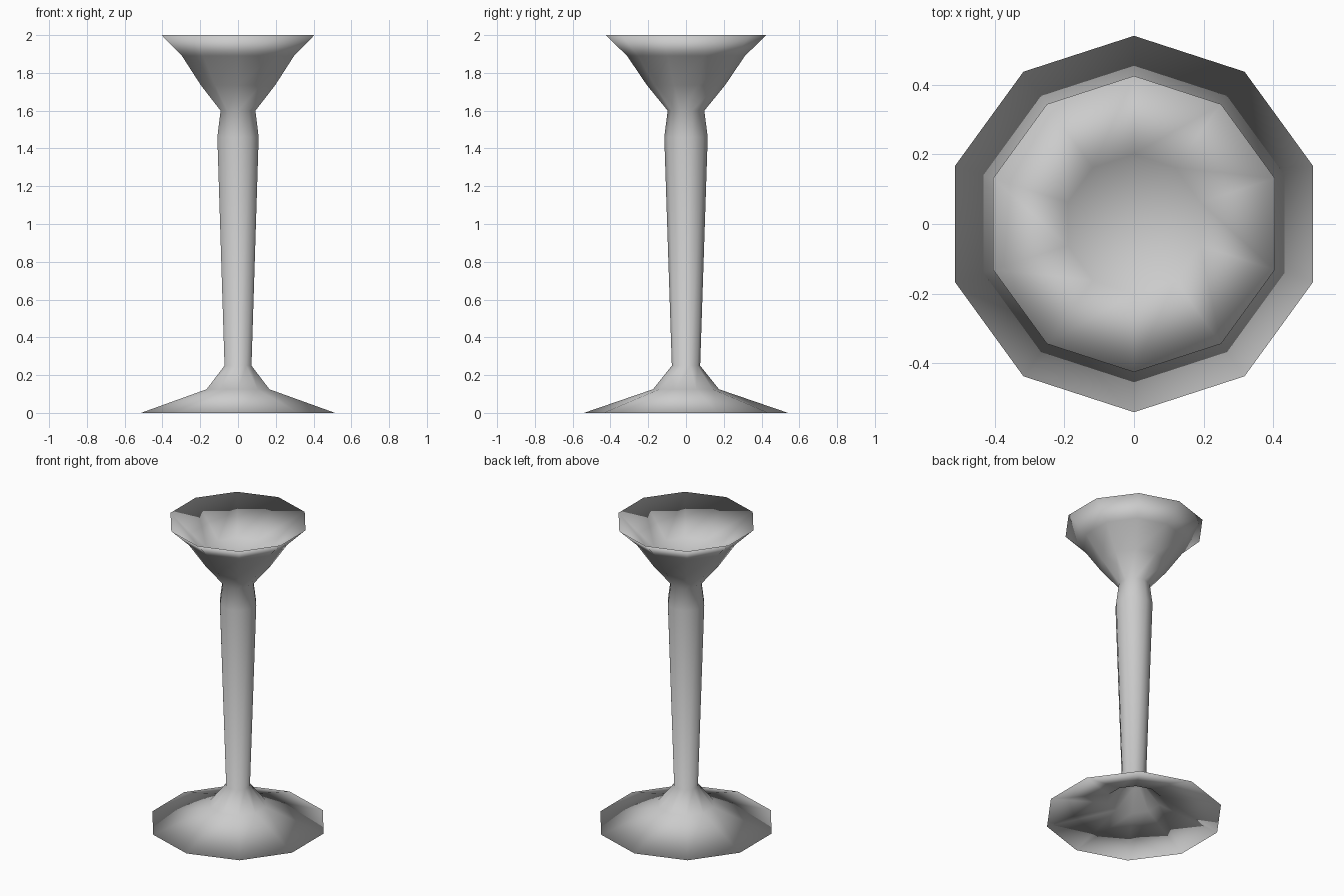
import bpy
import bmesh
from math import cos, sin, pi

SIDES = 10

default = bpy.data.objects.get("Cube")
if default:
    bpy.data.objects.remove(default, do_unlink=True)

grey = bpy.data.materials.new("plain grey")
grey.use_nodes = True
colour = (0.6, 0.6, 0.6, 1)
grey.diffuse_color = colour
grey.node_tree.nodes["Principled BSDF"].inputs["Base Color"].default_value = colour

# Cross-section (radius, height)
underside = [(0, 0.24), (0.06, 0.225), (0.165, 0.112)]
foot = [(0.54, 0), (0.175, 0.125)]
stem = [(0.075, 0.25), (0.115, 1.46), (0.097, 1.6)]
bowl_outside = [(0.207, 1.735), (0.312, 1.89), (0.425, 2.0)]
bowl_inside = [(0.2, 1.8), (0, 1.76)]


def lathe(name, profile):
    """Spin a closed profile around z, with a corner facing the front."""
    bm = bmesh.new()
    rings = []
    for radius, height in profile:
        count = SIDES if radius else 1
        rings.append([bm.verts.new((radius * sin(2 * pi * i / SIDES),
                                    -radius * cos(2 * pi * i / SIDES), height))
                      for i in range(count)])
    for low, high in zip(rings, rings[1:]):
        for i in range(SIDES):
            j = (i + 1) % SIDES
            corners = [low[i % len(low)], low[j % len(low)],
                       high[j % len(high)], high[i % len(high)]]
            bm.faces.new(list(dict.fromkeys(corners)))
    bmesh.ops.recalc_face_normals(bm, faces=bm.faces)
    for face in bm.faces:
        face.smooth = True
    mesh = bpy.data.meshes.new(name)
    bm.to_mesh(mesh)
    bm.free()
    mesh.materials.append(grey)
    obj = bpy.data.objects.new(name, mesh)
    bpy.context.collection.objects.link(obj)
    return obj


# Foot, stem and bowl form one continuous skin
lathe("goblet", underside + foot + stem + bowl_outside + bowl_inside)
